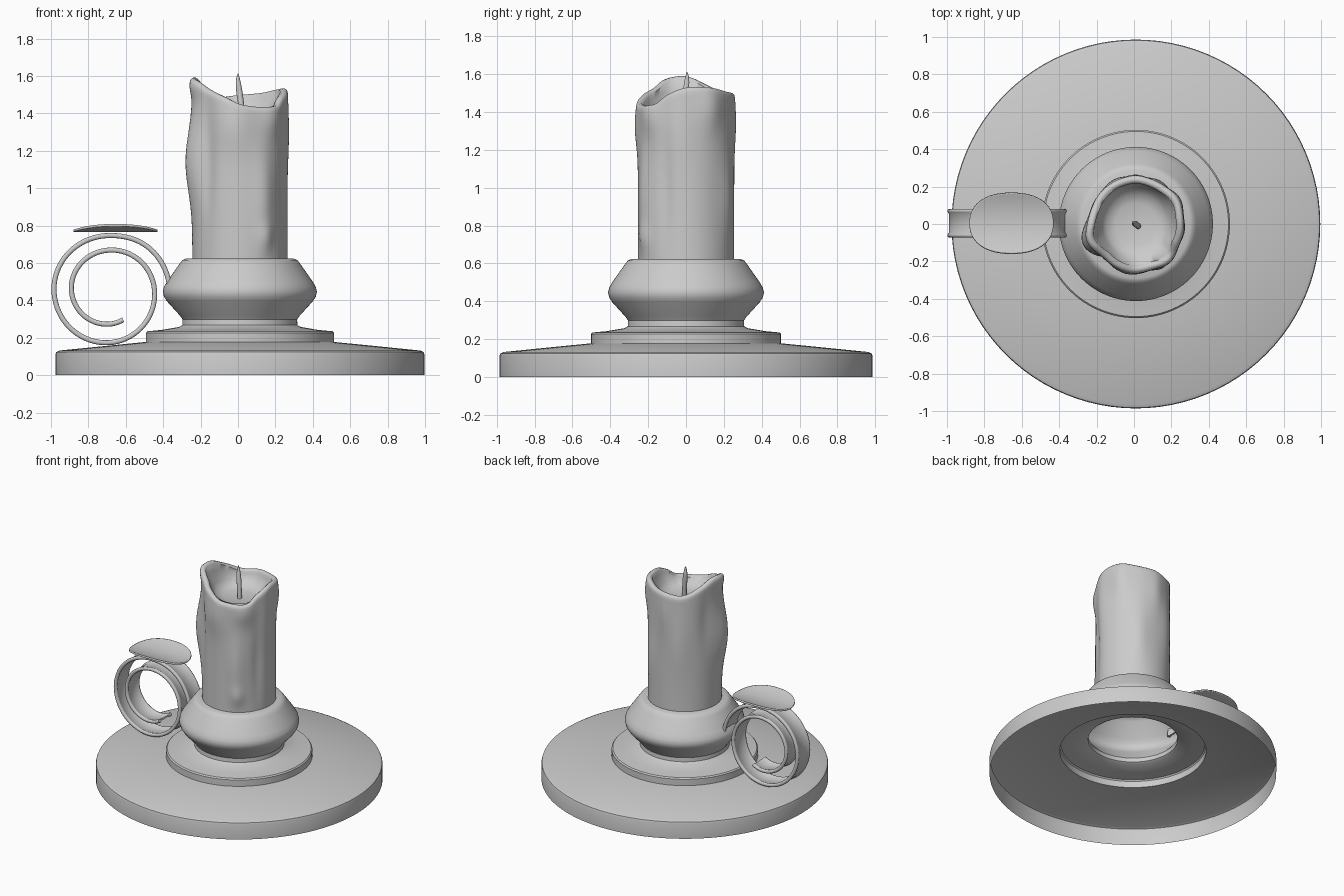
import bpy, bmesh
from math import sin, cos, pi, radians, exp
from mathutils import Vector

if "Cube" in bpy.data.objects:
    bpy.data.objects.remove(bpy.data.objects["Cube"])

CX = 0.01  # axis of the turned parts


def interp(keys, a):
    """Catmull-Rom style interpolation through (position, value) keys."""
    for i in range(len(keys) - 1):
        (a0, v0), (a1, v1) = keys[i], keys[i + 1]
        if a <= a1:
            p = keys[max(i - 1, 0)]
            n = keys[min(i + 2, len(keys) - 1)]
            h = a1 - a0
            m0 = (v1 - p[1]) / (a1 - p[0]) * h
            m1 = (n[1] - v0) / (n[0] - a0) * h
            t = (a - a0) / h
            return ((2*t**3 - 3*t*t + 1) * v0 + (t**3 - 2*t*t + t) * m0
                    + (3*t*t - 2*t**3) * v1 + (t**3 - t*t) * m1)
    return keys[-1][1]


def skin(name, rows, closed=True, cap=None, angle=35):
    """Bridge rows of points into a surface; cap = 'fan' or 'ends'."""
    bm = bmesh.new()
    vr = [[bm.verts.new(p) for p in row] for row in rows]
    n = len(rows[0])
    for a, b in zip(vr, vr[1:]):
        for i in range(n if closed else n - 1):
            j = (i + 1) % n
            bm.faces.new((a[i], a[j], b[j], b[i]))
    if cap == 'ends':
        bm.faces.new(vr[0])
    if cap:
        bm.faces.new(vr[-1])
    bmesh.ops.recalc_face_normals(bm, faces=bm.faces)
    me = bpy.data.meshes.new(name)
    bm.to_mesh(me)
    bm.free()
    ob = bpy.data.objects.new(name, me)
    bpy.context.collection.objects.link(ob)
    bpy.ops.object.select_all(action='DESELECT')
    ob.select_set(True)
    bpy.context.view_layer.objects.active = ob
    bpy.ops.object.shade_smooth_by_angle(angle=radians(angle))
    return ob


def ring(r, z, n=96):
    return [(CX + r*cos(2*pi*i/n), r*sin(2*pi*i/n), z) for i in range(n)]


# Turned holder: open underneath, wide dish, step, neck and bulging socket
profile = [(.986, 0), (.986, .112), (.982, .124), (.965, .132), (.503, .178),
           (.503, .226), (.495, .235), (.42, .242), (.325, .258), (.308, .268),
           (.306, .298), (.32, .318), (.39, .395), (.406, .42), (.412, .446),
           (.406, .472), (.39, .50), (.322, .597), (.308, .615), (.29, .623), (.2, .623)]
skin("candle_holder", [ring(r, z) for r, z in profile], cap='fan', angle=30)

# Candle: uneven rim height and wax bumps (angle, z, angle width, z width, amount)
RIM = [(-30, 1.48), (0, 1.53), (30, 1.53), (60, 1.51), (90, 1.50), (120, 1.49),
       (150, 1.54), (180, 1.59), (205, 1.575), (225, 1.53), (250, 1.49),
       (275, 1.445), (318, 1.44), (335, 1.49), (360, 1.53), (390, 1.53)]
BUMPS = [(200, 1.14, 20, .24, .050), (198, 1.55, 16, .06, .022),
         (300, .95, 13, .25, .018), (302, .74, 10, .07, .014),
         (262, 1.33, 22, .14, .018), (312, 1.38, 16, .1, .022),
         (350, 1.3, 18, .2, .010), (30, 1.42, 16, .12, .020),
         (60, .95, 14, .2, .012), (115, 1.1, 15, .25, .012),
         (228, 1.15, 9, .3, -.016), (160, 1.3, 12, .2, -.012),
         (335, 1.0, 9, .3, -.012), (90, 1.35, 12, .15, .010)]


def wax_radius(a, z):
    r = .254
    for ba, bz, wa, wz, amt in BUMPS:
        d = (a - ba + 180) % 360 - 180
        r += amt * exp(-(d/wa)**2 - ((z - bz)/wz)**2)
    return r


N, ROWS = 96, 44
rows = [[] for _ in range(ROWS + 9)]
for i in range(N):
    a = 360 * i / N
    top = interp(RIM, a)
    pts = []
    for k in range(ROWS):
        z = .61 + (top - .025 - .61) * k / (ROWS - 1)
        pts.append((wax_radius(a, z), z))
    R = pts[-1][0]
    pts += [(R - .004, top - .01), (R - .014, top - .001), (R - .028, top - .001),
            (R - .042, top - .012), (.5*R + .088, .6*top + .4*1.41),
            (.182, .2*top + .8*1.41), (.16, 1.40), (.11, 1.385), (.02, 1.38)]
    for row, (r, z) in zip(rows, pts):
        row.append((CX + r*cos(radians(a)), r*sin(radians(a)), z))
skin("candle", rows, cap='fan', angle=60)

# Wick: thin leaning stalk with a pointed tip
wick = [(.022, -.012, 1.37, .016), (.018, -.008, 1.44, .016), (.008, 0, 1.51, .017),
        (.002, .004, 1.56, .014), (0, .006, 1.59, .009), (0, .006, 1.612, .002)]
skin("wick", [[(x + r*cos(2*pi*i/10), y + r*sin(2*pi*i/10), z) for i in range(10)]
              for x, y, z, r in wick], cap='ends', angle=60)

# Spiral handle: band with rounded lips swept along a spiral
SPIRAL = [(0, .325), (45, .308), (90, .287), (180, .294), (270, .286), (360, .243),
          (450, .209), (540, .201), (630, .187), (655, .180)]
half = [(.050, .005), (.058, .011), (.066, .0135), (.074, .010), (.077, 0)]
side = half + [(y, -d) for y, d in reversed(half[:-1])]
section = side + [(-y, -d) for y, d in side]
rows = []
for k in range(132):
    a = 655 * k / 131
    r, t = interp(SPIRAL, a), radians(a)
    rows.append([(-.69 + (r + d)*cos(t), .004 + y, .46 + (r + d)*sin(t))
                 for y, d in section])
skin("spiral_handle", rows, cap='ends', angle=50)

# Thumb rest: oval plate curled up along its two long edges
def plate_point(s, i, n=48):
    t = 2*pi*i/n
    c, q = cos(t), sin(t)
    k = s / (abs(c)**2.3 + abs(q)**2.3) ** (1/2.3)
    x, y = .225*k*c, .162*k*q
    return (-.655 + x, .004 + y, .771 + .032*(y/.162)**2)


rows = [[plate_point(s, i) for i in range(48)] for s in (1, .97, .85, .65, .45, .25, .08)]
plate = skin("thumb_rest", rows, cap='fan', angle=40)
mod = plate.modifiers.new("thickness", 'SOLIDIFY')
mod.thickness = .012
mod.offset = 0
